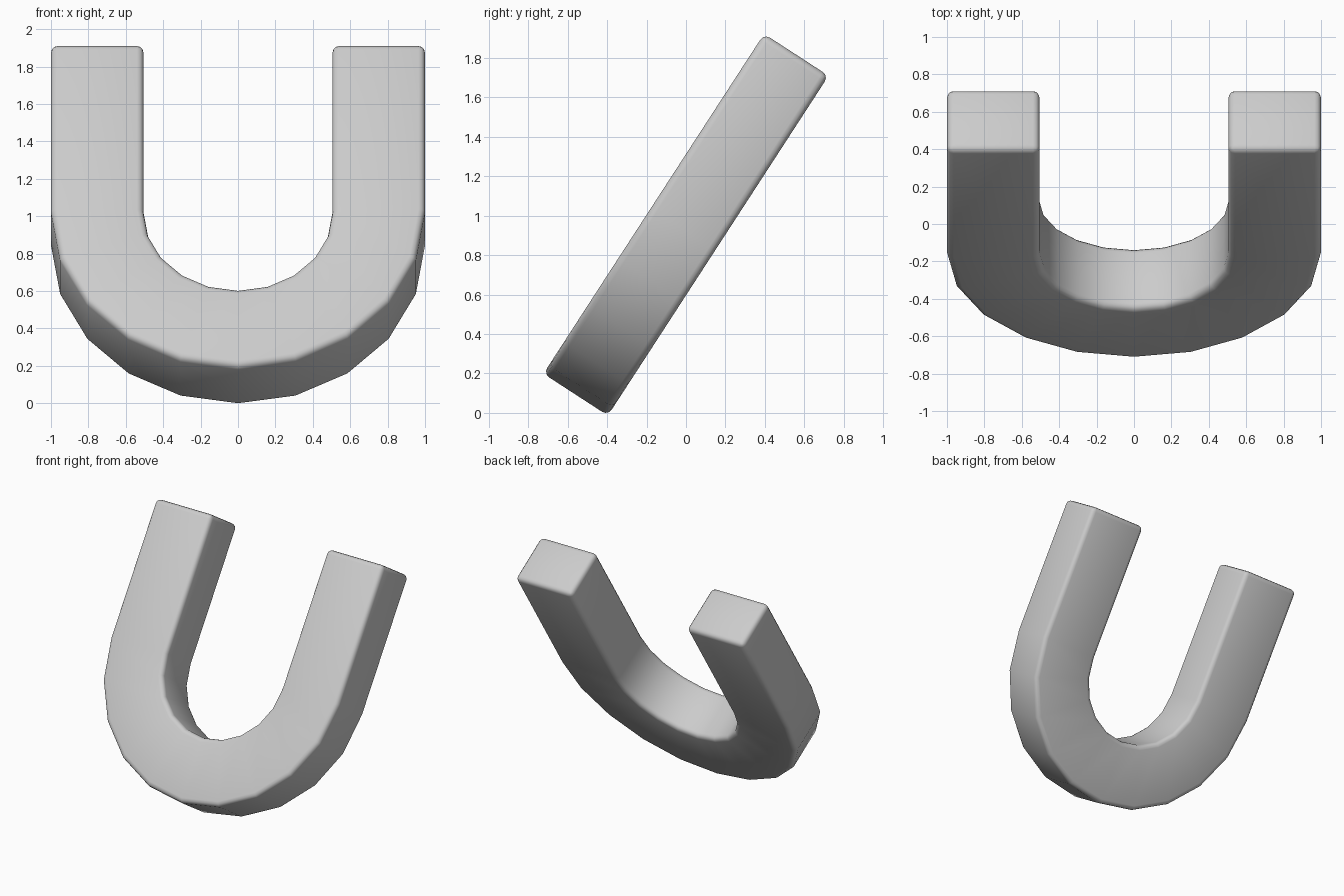
import bpy, bmesh, math
from mathutils import Matrix, Vector

if "Cube" in bpy.data.objects:
    bpy.data.objects.remove(bpy.data.objects["Cube"])

OUTER, INNER, LEG, DEPTH = 1.0, 0.505, 1.055, 0.39
TILT, ROUNDING, STEPS = 33, 0.035, 10


def u_path(r):
    """Half circle with two straight legs above it, left to right."""
    arc = [math.pi + math.pi * i / STEPS for i in range(STEPS + 1)]
    pts = [(r * math.cos(a), r * math.sin(a)) for a in arc]
    return [(-r, LEG)] + pts + [(r, LEG)]


# U-shaped bar: square section rings joined along the path
bm = bmesh.new()
rings = []
for (ox, oz), (ix, iz) in zip(u_path(OUTER), u_path(INNER)):
    d = DEPTH / 2
    corners = [(ox, -d, oz), (ix, -d, iz), (ix, d, iz), (ox, d, oz)]
    rings.append([bm.verts.new(c) for c in corners])
for a, b in zip(rings, rings[1:]):
    for k in range(4):
        n = (k + 1) % 4
        bm.faces.new((a[k], a[n], b[n], b[k]))
bm.faces.new(rings[0])
bm.faces.new(rings[-1])
bmesh.ops.recalc_face_normals(bm, faces=bm.faces[:])

# Rounded long edges and leg ends
sharp = [e for e in bm.edges if e.calc_face_angle() > math.radians(60)]
bmesh.ops.bevel(bm, geom=sharp, offset=ROUNDING, segments=3, profile=0.5,
                affect='EDGES', clamp_overlap=True)

# Lean back, then centre in depth and rest on the floor
bm.transform(Matrix.Rotation(math.radians(-TILT), 4, 'X'))
ys = [v.co.y for v in bm.verts]
zs = [v.co.z for v in bm.verts]
bmesh.ops.translate(bm, verts=bm.verts[:],
                    vec=Vector((0, -(min(ys) + max(ys)) / 2, -min(zs))))
for f in bm.faces:
    f.smooth = True

mesh = bpy.data.meshes.new("u_bar")
bm.to_mesh(mesh)
bm.free()
bar = bpy.data.objects.new("u_bar", mesh)
bpy.context.collection.objects.link(bar)

grey = bpy.data.materials.new("light_grey")
grey.diffuse_color = (0.6, 0.6, 0.6, 1)
grey.use_nodes = True
grey.node_tree.nodes["Principled BSDF"].inputs["Base Color"].default_value = grey.diffuse_color
mesh.materials.append(grey)
